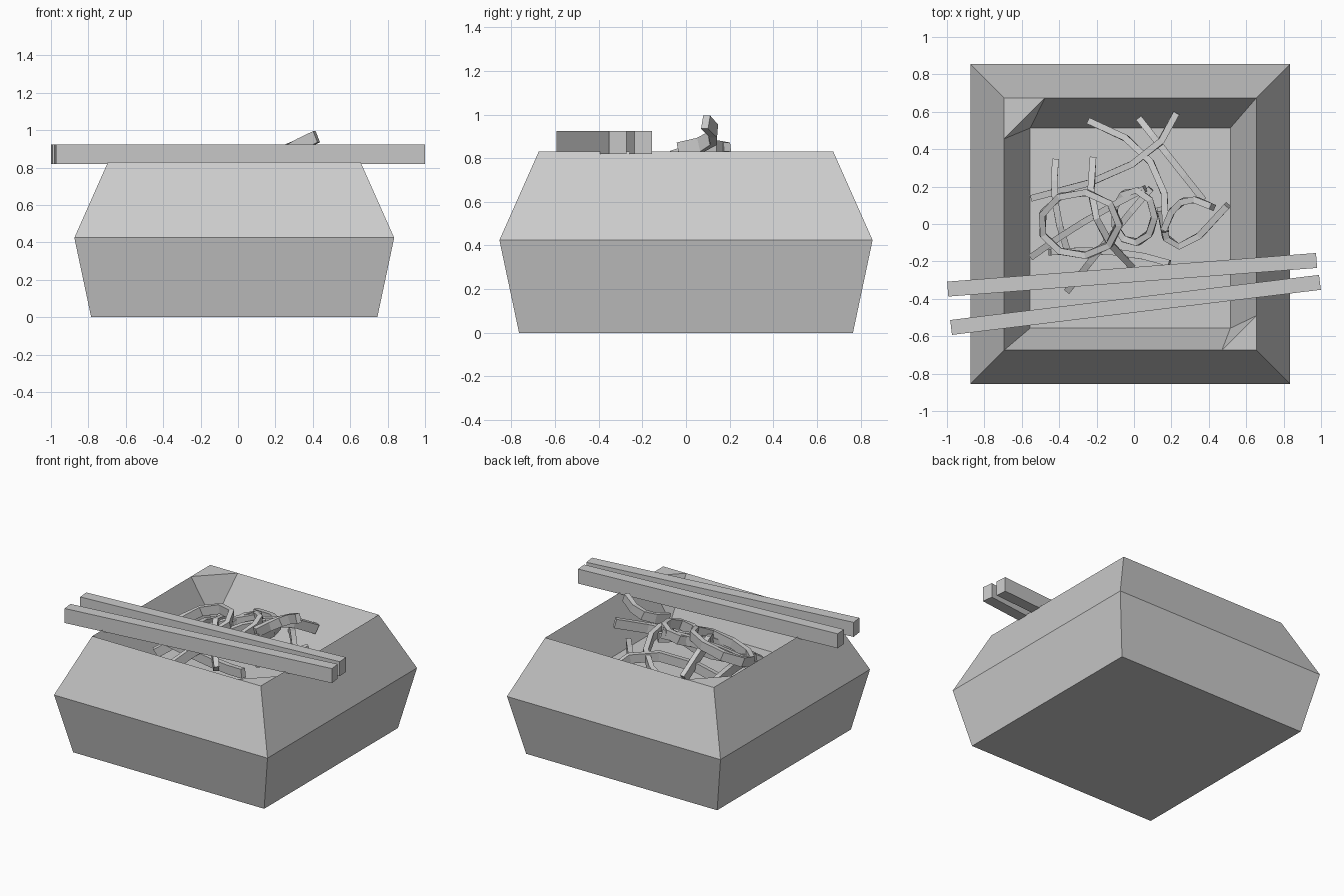
import bpy, bmesh
from math import cos, sin, tau
from mathutils import Vector

if "Cube" in bpy.data.objects:
    bpy.data.objects.remove(bpy.data.objects["Cube"])


def finish(bm, name):
    bmesh.ops.recalc_face_normals(bm, faces=bm.faces)
    me = bpy.data.meshes.new(name)
    bm.to_mesh(me)
    bm.free()
    ob = bpy.data.objects.new(name, me)
    bpy.context.collection.objects.link(ob)
    return ob


def square(bm, half, z, cy=0):
    return [bm.verts.new((x * half - .02, y * half + cy, z))
            for x, y in ((-1, -1), (1, -1), (1, 1), (-1, 1))]


def strip(name, pts, width, height, closed=False):
    """Rectangular band swept along a path, standing upright."""
    bm = bmesh.new()
    n = len(pts)
    rings = []
    for i, p in enumerate(pts):
        nxt = pts[(i + 1) % n] if closed else pts[min(i + 1, n - 1)]
        prv = pts[i - 1] if closed else pts[max(i - 1, 0)]
        t = (nxt - prv).normalized()
        side = t.cross(Vector((0, 0, 1))).normalized()
        up = side.cross(t)
        rings.append([bm.verts.new(p + side * a * width / 2 + up * b * height / 2)
                      for a, b in ((-1, -1), (1, -1), (1, 1), (-1, 1))])
    for r, s in zip(rings, rings[1:] + rings[:1] if closed else rings[1:]):
        for k in range(4):
            bm.faces.new((r[k], r[(k + 1) % 4], s[(k + 1) % 4], s[k]))
    if not closed:
        bm.faces.new(rings[0])
        bm.faces.new(rings[-1])
    return finish(bm, name)


def bend(a, m, b, steps=4):
    """Faceted curve from a to b passing through m."""
    a, m, b = Vector(a), Vector(m), Vector(b)
    c = 2 * m - (a + b) / 2
    ts = [i / steps for i in range(steps + 1)]
    return [a * (1 - t) ** 2 + c * 2 * t * (1 - t) + b * t * t for t in ts]


# Takeaway box: flared base, tapering top, sunken inside with two folded corners
bm = bmesh.new()
base, mid, rim = (square(bm, h, z) for h, z in ((.765, 0), (.855, .425), (.675, .83)))
floor = square(bm, .535, .51, -.022)
cuts = {}
for k, size in ((1, .185), (3, .22)):
    for j in (k - 1, (k + 1) % 4):
        d = (rim[j].co - rim[k].co).normalized()
        cuts[k, j] = bm.verts.new(rim[k].co + d * size)
bm.faces.new(base)
bm.faces.new(floor)
for k in range(4):
    j = (k + 1) % 4
    fold = cuts.get((k, j)) or cuts.get((j, k))
    bm.faces.new((base[k], base[j], mid[j], mid[k]))
    bm.faces.new((mid[k], mid[j], rim[j], fold, rim[k]))
    ends = (fold, rim[j]) if (k, j) in cuts else (rim[k], fold)
    bm.faces.new((*ends, floor[j], floor[k]))
for k in (1, 3):
    a, b = cuts[k, k - 1], cuts[k, (k + 1) % 4]
    bm.faces.new((a, rim[k], b))
    bm.faces.new((a, b, floor[k]))
finish(bm, "takeaway_box")

# Chopsticks resting on the rim
for name, y0, y1, shift in (("back", -.348, -.195, -.01), ("front", -.553, -.312, .008)):
    ends = [Vector((shift - .986, y0, .872)), Vector((shift + .986, y1, .872))]
    strip("chopstick_" + name, ends, .08, .105)

# Loose noodles: start, middle and end of each bend
noodles = [
    ((-.24, .55, .65), (.09, .33, .74), (.17, -.04, .8)),
    ((.03, .56, .62), (.18, .37, .67), (.37, .13, .66)),
    ((.22, .58, .65), (-.01, .32, .74), (-.54, .14, .56)),
    ((-.42, .34, .62), (-.42, .11, .66), (-.36, -.13, .62)),
    ((-.22, .34, .64), (-.2, .03, .79), (-.02, -.22, .6)),
    ((.09, .19, .8), (-.12, -.06, .74), (-.35, -.35, .54)),
    ((-.54, -.17, .56), (-.27, .01, .73), (.06, .19, .84)),
    ((.14, .08, .76), (.24, -.12, .68), (.5, .1, .76)),
    ((.16, -.03, .84), (.26, .12, .89), (.42, .09, .965)),
    ((-.45, -.15, .66), (-.1, -.15, .6), (.19, -.21, .62)),
]
for i, path in enumerate(noodles):
    strip("noodle_%02d" % (i + 1), bend(*path), .035, .065)

# Looped noodles: tilted faceted rings
for name, x, y, z, rx, ry, tilt in (("big", -.29, 0, .76, .21, .17, .08),
                                    ("small", 0, .04, .8, .11, .14, .05)):
    ring = [Vector((x + rx * cos(a), y + ry * sin(a), z + tilt * (cos(a) + sin(a)) / 1.4))
            for a in (tau * i / 9 for i in range(9))]
    strip("noodle_loop_" + name, ring, .035, .065, True)
